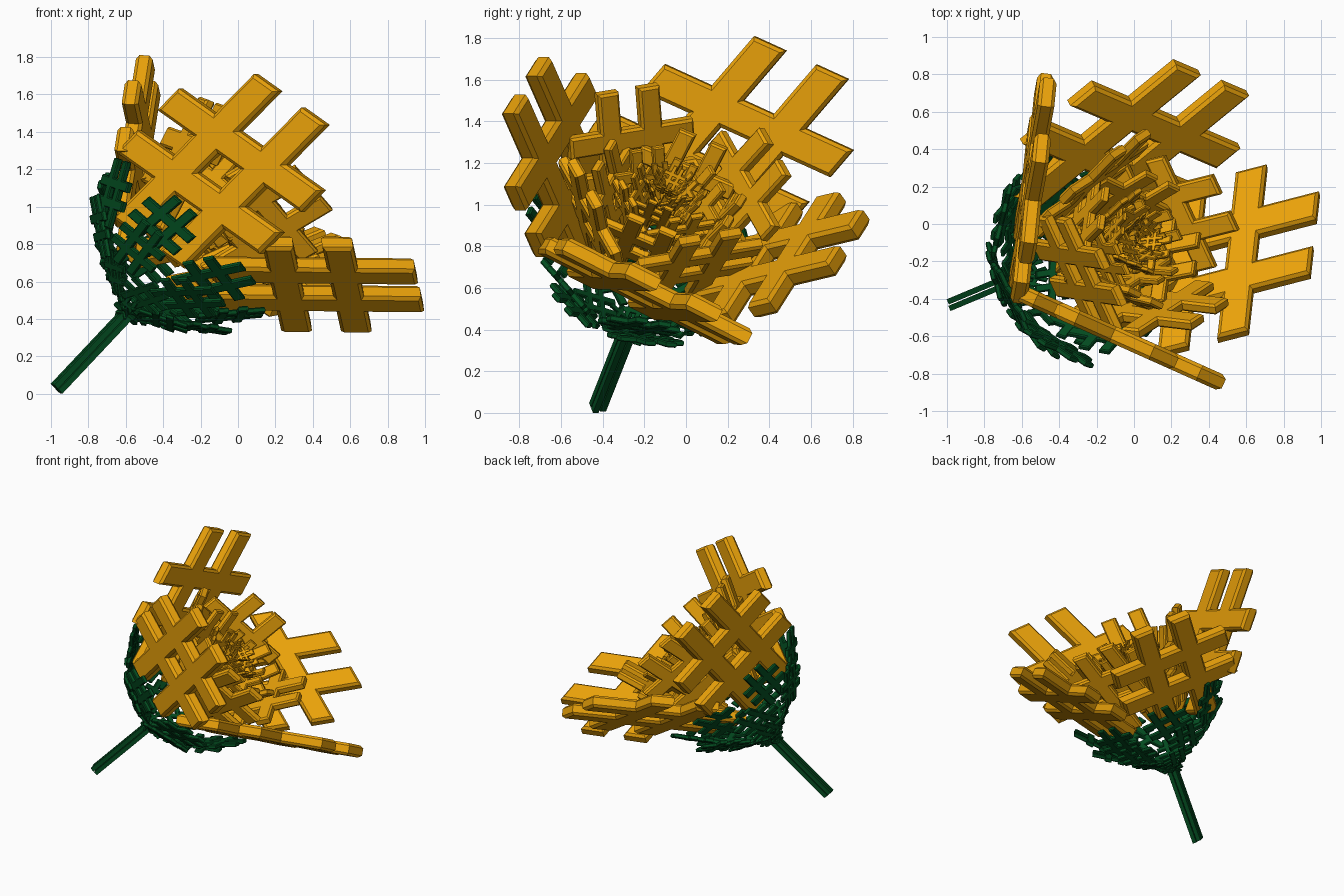
import bpy, bmesh
from math import sin, cos, radians
from mathutils import Vector, Matrix

if "Cube" in bpy.data.objects:
    bpy.data.objects.remove(bpy.data.objects["Cube"])


def material(name, rgb):
    m = bpy.data.materials.new(name)
    m.diffuse_color = (*rgb, 1)
    m.use_nodes = True
    m.node_tree.nodes["Principled BSDF"].inputs["Base Color"].default_value = m.diffuse_color
    return m


GOLD = material("gold", (0.82, 0.36, 0.003))
GREEN = material("green", (0.001, 0.075, 0.015))

# Flower axis frame: base point, axis and two side directions
BASE = Vector((-0.6, -0.27, 0.42))
AX = Vector((0.68, 0.2, 0.70)).normalized()
E1 = Vector((0, 0, 1)).cross(AX).normalized()
E2 = AX.cross(E1)


def lattice_mesh():
    """Chamfered plate of two long bars crossing two short bars."""
    us = [-0.565, -0.25, -0.08, 0.08, 0.25, 0.565]
    vs = [-0.5, -0.25, -0.08, 0.08, 0.25, 0.5]
    bm = bmesh.new()
    grid = [[bm.verts.new((u, v, -0.045)) for v in vs] for u in us]
    for i in range(5):
        for j in range(5):
            if i in (1, 3) or j in (1, 3):
                bm.faces.new((grid[i][j], grid[i + 1][j],
                              grid[i + 1][j + 1], grid[i][j + 1]))
    loose = [v for v in bm.verts if not v.link_faces]
    bmesh.ops.delete(bm, geom=loose, context='VERTS')
    ext = bmesh.ops.extrude_face_region(bm, geom=bm.faces[:], use_keep_orig=True)
    top = [g for g in ext["geom"] if isinstance(g, bmesh.types.BMVert)]
    bmesh.ops.translate(bm, verts=top, vec=(0, 0, 0.09))
    bmesh.ops.recalc_face_normals(bm, faces=bm.faces[:])
    bm.normal_update()
    rim = [e for e in bm.edges if len(e.link_faces) == 2
           and e.calc_face_angle(0) > 0.5
           and abs(e.verts[0].co.z - e.verts[1].co.z) < 0.01]
    bmesh.ops.bevel(bm, geom=rim, offset=0.018, segments=1, affect='EDGES')
    me = bpy.data.meshes.new("lattice")
    bm.to_mesh(me)
    bm.free()
    return me


LATTICE = lattice_mesh()


def place(name, centre, u, v, s, mat):
    """Lay one lattice with its long bars along u and short bars along v."""
    u, v = Vector(u).normalized(), Vector(v).normalized()
    n = u.cross(v).normalized()
    m = Matrix((u * s, v * s, n * s)).transposed().to_4x4()
    m.translation = Vector(centre)
    me = LATTICE.copy()
    me.transform(m)
    me.materials.append(mat)
    ob = bpy.data.objects.new(name, me)
    bpy.context.collection.objects.link(ob)


def ring(name, count, start, a, r, s, tilt, mat, slant=0.12, shift=0):
    """Ring of lattices around the flower axis, leaning outward by tilt."""
    for k in range(count):
        t = radians(start + 360 * k / count)
        rad = E1 * cos(t) + E2 * sin(t)
        tan = AX.cross(rad)
        sl = slant if cos(t) < 0 else -slant
        u = AX * cos(radians(tilt)) + rad * sin(radians(tilt)) + tan * sl
        place(f"{name}_{k + 1}", BASE + AX * a + rad * r + E2 * shift, u, tan, s, mat)


# Four big outer petals
place("outer_petal_low", (0.42, -0.20, 0.585), (0.97, 0.25, -0.01), (0.10, 0.89, -0.45), 1, GOLD)
place("outer_petal_front", (-0.09, -0.6, 1.19), (0.67, -0.3, 0.68), (0.76, -0.34, -0.54), 1, GOLD)
place("outer_petal_left", (-0.545, 0.19, 1.28), (0.12, 0.65, 0.76), (0.09, 0.9, -0.41), 1, GOLD)
place("outer_petal_back", (-0.02, 0.43, 0.735), (0.77, 0.63, 0.15), (0.77, -0.33, -0.52), 1, GOLD)

# Inner petals, shrinking toward the heart
for i, (count, start, a, r, s, tilt) in enumerate([
        (4, 12, 0.78, 0.37, 0.66, 22),
        (4, 57, 0.74, 0.25, 0.50, 20),
        (4, 12, 0.79, 0.17, 0.36, 20),
        (4, 57, 0.85, 0.12, 0.25, 22),
        (4, 12, 0.91, 0.08, 0.17, 25),
        (4, 57, 0.96, 0.05, 0.11, 32)]):
    ring(f"petal_layer_{i + 2}", count, start, a, r, s, tilt, GOLD)

# Green cup under the petals
for i, (count, start, a, r, s, tilt, shift) in enumerate([
        (5, 0, 0.02, 0.05, 0.15, 55, 0),
        (5, 30, 0.11, 0.19, 0.24, 62, 0.02),
        (6, 24, 0.24, 0.38, 0.31, 52, 0.05),
        (7, 50, 0.39, 0.47, 0.34, 38, 0.07)]):
    ring(f"sepal_layer_{i + 1}", count, start, a, r, s, tilt, GREEN, 0.25, shift)

# Stem: bundle of four thin bars
foot = Vector((-0.97, -0.425, 0.027))
d = BASE - foot
rot = d.to_track_quat('Z', 'Y').to_matrix().to_4x4()
bm = bmesh.new()
for sx in (-1, 1):
    for sy in (-1, 1):
        m = (Matrix.Translation(foot + d / 2) @ rot
             @ Matrix.Translation((0.018 * sx, 0.018 * sy, 0.004 * sx))
             @ Matrix.Diagonal((0.03, 0.03, d.length, 1)))
        bmesh.ops.create_cube(bm, size=1, matrix=m)
me = bpy.data.meshes.new("stem")
bm.to_mesh(me)
bm.free()
me.materials.append(GREEN)
bpy.context.collection.objects.link(bpy.data.objects.new("stem", me))
bpy.data.meshes.remove(LATTICE)
